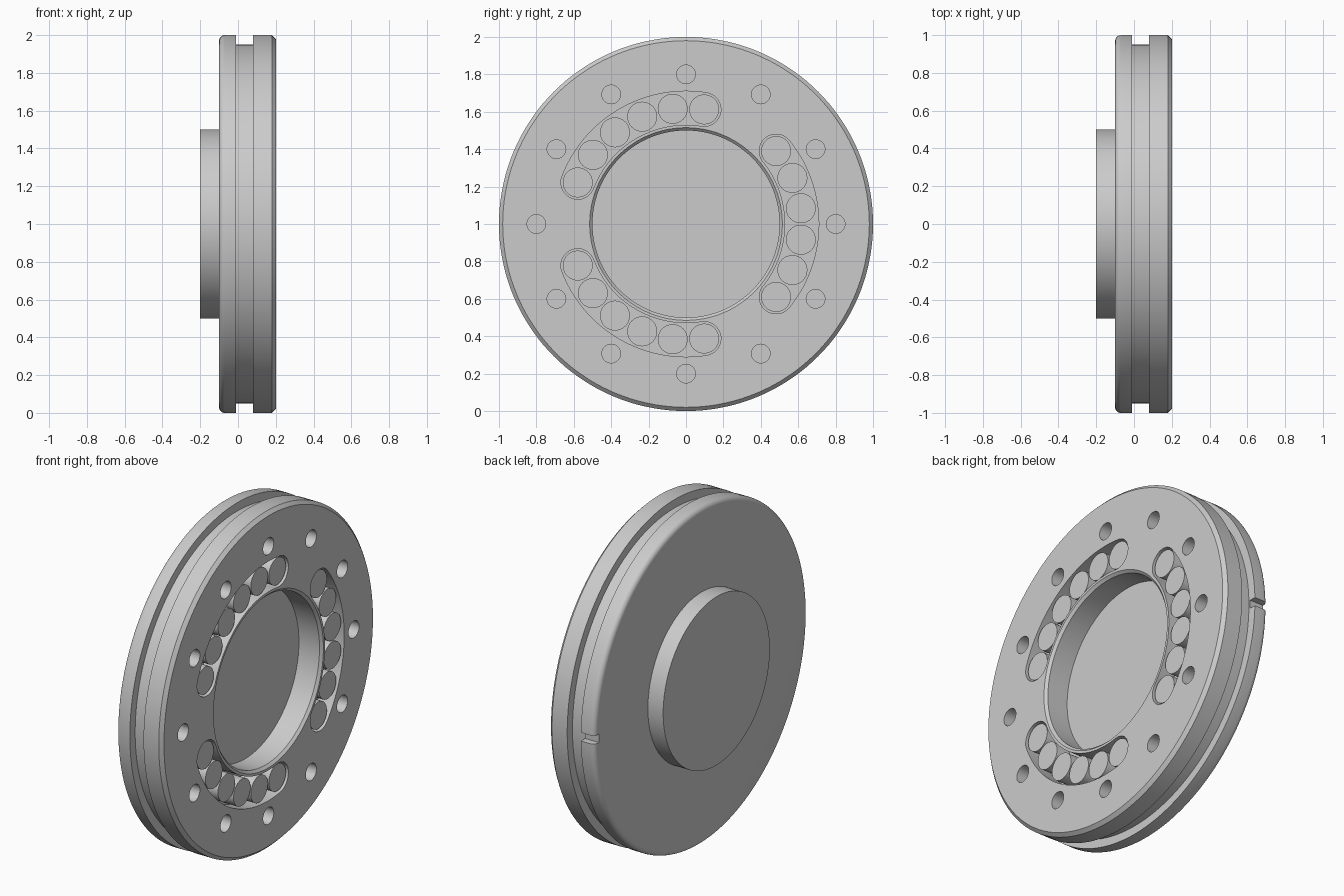
import bpy
import bmesh
from math import sin, cos, pi, radians, hypot
from mathutils import Matrix, Vector

if "Cube" in bpy.data.objects:
    bpy.data.objects.remove(bpy.data.objects["Cube"], do_unlink=True)

CENTRE = Vector((0, 0, 1))

steel = bpy.data.materials.new("grey steel")
steel.use_nodes = True
steel.diffuse_color = (0.6, 0.6, 0.6, 1)
steel.node_tree.nodes["Principled BSDF"].inputs["Base Color"].default_value = (0.6, 0.6, 0.6, 1)


def finish(name, bm):
    bmesh.ops.recalc_face_normals(bm, faces=bm.faces)
    mesh = bpy.data.meshes.new(name)
    bm.to_mesh(mesh)
    bm.free()
    mesh.materials.append(steel)
    obj = bpy.data.objects.new(name, mesh)
    obj.location = CENTRE
    bpy.context.collection.objects.link(obj)
    return obj


def activate(obj):
    bpy.ops.object.select_all(action="DESELECT")
    obj.select_set(True)
    bpy.context.view_layer.objects.active = obj


def smooth(obj):
    activate(obj)
    bpy.ops.object.shade_smooth_by_angle(angle=radians(25))


def lathe(name, profile, steps=144):
    """Spin (x, radius) points about the x axis."""
    bm = bmesh.new()
    verts = [bm.verts.new((x, 0, r)) for x, r in profile]
    edges = [bm.edges.new(pair) for pair in zip(verts, verts[1:])]
    bmesh.ops.spin(bm, geom=verts + edges, cent=(0, 0, 0), axis=(1, 0, 0),
                   angle=2 * pi, steps=steps, use_merge=True)
    bmesh.ops.remove_doubles(bm, verts=bm.verts, dist=1e-5)
    return finish(name, bm)


def add_prism(bm, outline, x0, x1):
    """Extrude a (y, z) outline from x0 to x1."""
    face = bm.faces.new([bm.verts.new((x0, y, z)) for y, z in outline])
    ext = bmesh.ops.extrude_face_region(bm, geom=[face])
    moved = [v for v in ext["geom"] if isinstance(v, bmesh.types.BMVert)]
    bmesh.ops.translate(bm, verts=moved, vec=(x1 - x0, 0, 0))


def arc(cy, cz, r, a0, a1, n):
    return [(cy + r * cos(a0 + (a1 - a0) * i / n), cz + r * sin(a0 + (a1 - a0) * i / n))
            for i in range(n + 1)]


def circle(radius, angle, r, n=32):
    return arc(radius * cos(angle), radius * sin(angle), r, 0, 2 * pi, n)[:-1]


# Disc body: hub, rounded back flange, groove, front flange and bore
rounding = [(-0.07 - 0.03 * cos(radians(a)), 0.97 + 0.03 * sin(radians(a)))
            for a in range(0, 91, 15)]
body = lathe("disc_body", [(-0.2, 0), (-0.2, 0.5), (-0.1, 0.5)] + rounding + [
    (-0.01, 1), (-0.01, 0.95), (0.08, 0.95), (0.08, 1),
    (0.18, 1), (0.2, 0.98), (0.2, 0.515), (0.185, 0.5), (0.05, 0.5), (0.05, 0)])

# Cutters: bolt holes, curved pin slots and the rim notch
PITCH, HALF, SPAN = 0.62, 0.09, radians(39)
cut = bmesh.new()
for k in range(12):
    add_prism(cut, circle(0.8, k * pi / 6, 0.05), 0.08, 0.3)
for k in range(3):
    mid = k * 2 * pi / 3
    a, b = mid - SPAN, mid + SPAN
    outline = arc(0, 0, PITCH + HALF, a, b, 36)
    outline += arc(PITCH * cos(b), PITCH * sin(b), HALF, b, b + pi, 16)[1:-1]
    outline += arc(0, 0, PITCH - HALF, b, a, 36)
    outline += arc(PITCH * cos(a), PITCH * sin(a), HALF, a + pi, a + 2 * pi, 16)[1:-1]
    add_prism(cut, outline, 0.1, 0.3)
add_prism(cut, [(0.96, -0.025), (1.1, -0.025), (1.1, 0.025), (0.96, 0.025)], -0.15, 0.03)
cutter = finish("cutter", cut)
cutter.hide_render = True

mod = body.modifiers.new("cuts", "BOOLEAN")
mod.operation = "DIFFERENCE"
mod.solver = "EXACT"
mod.object = cutter
activate(body)
bpy.ops.object.modifier_apply(modifier=mod.name)
bpy.data.objects.remove(cutter, do_unlink=True)
smooth(body)

# Round pins, six to each slot
pins = bmesh.new()
for k in range(3):
    for i in range(6):
        angle = k * 2 * pi / 3 - SPAN + i * 2 * SPAN / 5
        add_prism(pins, circle(PITCH, angle, 0.08), 0.095, 0.19)
smooth(finish("slot_pins", pins))
